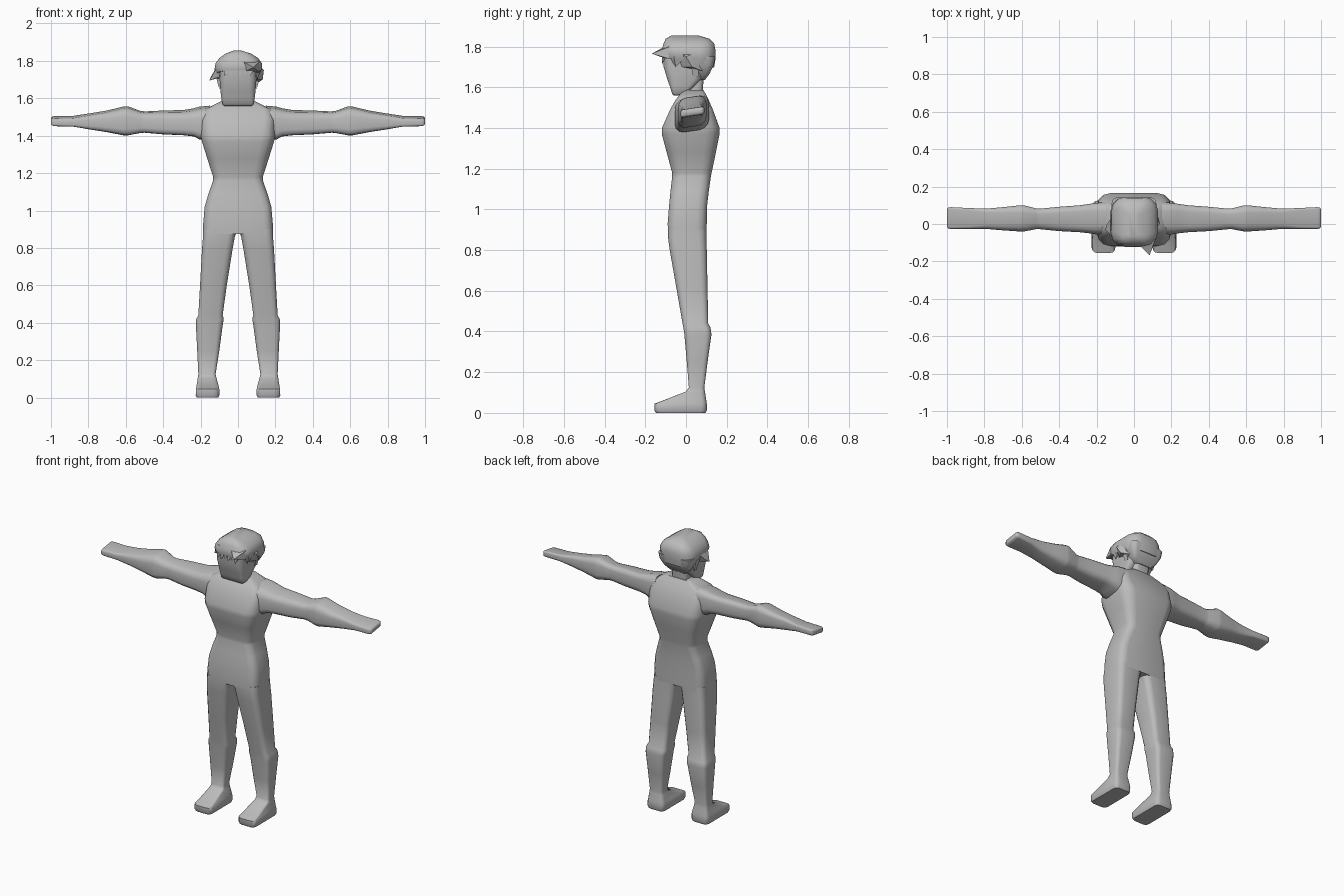
import bpy, bmesh, math
from mathutils import Vector

grey = bpy.data.materials.new("plain_grey")
grey.diffuse_color = (0.5, 0.5, 0.5, 1)


def finish(name, bm, angle):
    bmesh.ops.recalc_face_normals(bm, faces=bm.faces[:])
    me = bpy.data.meshes.new(name)
    bm.to_mesh(me)
    bm.free()
    me.materials.append(grey)
    ob = bpy.data.objects.new(name, me)
    bpy.context.collection.objects.link(ob)
    bpy.ops.object.select_all(action='DESELECT')
    ob.select_set(True)
    bpy.context.view_layer.objects.active = ob
    bpy.ops.object.shade_smooth_by_angle(angle=math.radians(angle))
    return ob


def ring(a0, a1, b0, b1, r, steps=3):
    """Rounded rectangle as a list of 2D points."""
    rad = r * min(a1 - a0, b1 - b0)
    corners = [(a1 - rad, b1 - rad), (a0 + rad, b1 - rad),
               (a0 + rad, b0 + rad), (a1 - rad, b0 + rad)]
    pts = []
    for q, (ca, cb) in enumerate(corners):
        for i in range(steps + 1):
            t = math.pi / 2 * (q + i / steps)
            pts.append((ca + rad * math.cos(t), cb + rad * math.sin(t)))
    return pts


def loft(name, sections, along='z', side=1, r=0.3, shear=0.0, angle=45):
    """Skin sections (position, a0, a1, b0, b1[, own shear]) along z or x."""
    bm = bmesh.new()
    rows = []
    for s in sections:
        t, a0, a1, b0, b1 = s[:5]
        k = s[5] if len(s) > 5 else shear
        row = []
        for a, b in ring(a0, a1, b0, b1, r):
            if along == 'z':
                co = (side * a, b, t - k * (b - (b0 + b1) / 2))
            else:
                co = (side * t, a, b + k * (a - (a0 + a1) / 2))
            row.append(bm.verts.new(co))
        rows.append(row)
    n = len(rows[0])
    for lo, hi in zip(rows, rows[1:]):
        for i in range(n):
            j = (i + 1) % n
            bm.faces.new((lo[i], lo[j], hi[j], hi[i]))
    bm.faces.new(rows[0][::-1])
    bm.faces.new(rows[-1])
    return finish(name, bm, angle)


def lock(name, points):
    """Pointed clump of hair from a few corner points."""
    bm = bmesh.new()
    for p in points:
        bm.verts.new(Vector(p))
    bmesh.ops.convex_hull(bm, input=bm.verts[:])
    return finish(name, bm, 30)


# torso: hips, waist, chest, sloping shoulders
loft("torso", [(z, -w, w, y0, y1) for z, w, y0, y1 in (
    (0.875, 0.186, -0.088, 0.10), (0.93, 0.186, -0.09, 0.102),
    (1.02, 0.178, -0.083, 0.104), (1.09, 0.158, -0.076, 0.112),
    (1.16, 0.133, -0.068, 0.122), (1.18, 0.133, -0.068, 0.126),
    (1.28, 0.165, -0.095, 0.147), (1.37, 0.193, -0.119, 0.165),
    (1.40, 0.198, -0.118, 0.165), (1.49, 0.197, -0.078, 0.132),
    (1.54, 0.178, -0.05, 0.11), (1.565, 0.13, -0.03, 0.098),
    (1.587, 0.085, -0.005, 0.085))], r=0.25)

for side, label in ((1, "left"), (-1, "right")):
    # leg with knee band, ankle and wedge foot
    loft(label + "_leg", [
        (0.0, 0.105, 0.22, -0.148, 0.096), (0.012, 0.10, 0.226, -0.155, 0.102),
        (0.045, 0.10, 0.225, -0.155, 0.102), (0.06, 0.103, 0.222, -0.115, 0.10),
        (0.105, 0.115, 0.215, 0.0, 0.093), (0.125, 0.12, 0.212, 0.014, 0.09),
        (0.25, 0.10, 0.218, 0.004, 0.106), (0.385, 0.082, 0.225, -0.008, 0.125),
        (0.42, 0.076, 0.223, -0.013, 0.12), (0.44, 0.082, 0.212, -0.017, 0.109),
        (0.60, 0.06, 0.203, -0.045, 0.106), (0.80, 0.028, 0.192, -0.08, 0.102),
        (0.86, 0.017, 0.187, -0.088, 0.10), (0.90, 0.0, 0.186, -0.088, 0.10)],
        side=side, r=0.22)
    # arm with flared elbow and flat hand
    loft(label + "_arm", [
        (0.15, -0.055, 0.115, 1.39, 1.555), (0.205, -0.055, 0.113, 1.385, 1.55),
        (0.235, -0.05, 0.108, 1.402, 1.541), (0.29, -0.044, 0.10, 1.408, 1.532),
        (0.40, -0.038, 0.092, 1.412, 1.53), (0.50, -0.028, 0.082, 1.42, 1.526),
        (0.525, -0.028, 0.084, 1.418, 1.53), (0.59, -0.04, 0.10, 1.406, 1.553),
        (0.61, -0.04, 0.10, 1.406, 1.552), (0.70, -0.034, 0.09, 1.424, 1.53),
        (0.79, -0.026, 0.082, 1.438, 1.515), (0.88, -0.026, 0.085, 1.455, 1.50),
        (0.98, -0.027, 0.09, 1.458, 1.498), (0.994, -0.024, 0.087, 1.461, 1.496),
        (1.0, -0.015, 0.078, 1.467, 1.49)],
        along='x', side=side, r=0.28, shear=0.15)
    # lock in front of and behind the ear
    lock(label + "_sideburn", [
        (side * 0.092, 0.02, 1.73), (side * 0.092, 0.065, 1.73),
        (side * 0.122, 0.02, 1.73), (side * 0.122, 0.065, 1.73),
        (side * 0.10, 0.035, 1.65), (side * 0.10, 0.06, 1.65)])
    lock(label + "_temple_lock", [
        (side * 0.09, -0.085, 1.75), (side * 0.122, -0.06, 1.75),
        (side * 0.122, 0.0, 1.75), (side * 0.09, 0.0, 1.75),
        (side * 0.104, -0.05, 1.70)])

# neck and square-jawed head
loft("neck", [(1.56, -0.055, 0.055, 0.0, 0.08), (1.68, -0.055, 0.055, 0.01, 0.09)])
loft("head", [(z, -w, w, y0, y1) for z, w, y0, y1 in (
    (1.56, 0.075, -0.06, -0.012), (1.568, 0.084, -0.068, 0.0),
    (1.60, 0.089, -0.078, 0.035), (1.64, 0.094, -0.092, 0.075),
    (1.70, 0.098, -0.11, 0.095), (1.80, 0.095, -0.112, 0.10))], r=0.2)

# hair cap and nape
loft("hair_cap", [
    (1.722, -0.116, 0.116, -0.118, 0.138, 0.2),
    (1.75, -0.125, 0.127, -0.122, 0.144, 0.12),
    (1.785, -0.12, 0.128, -0.118, 0.145, 0.03),
    (1.815, -0.10, 0.108, -0.11, 0.138),
    (1.838, -0.068, 0.072, -0.10, 0.115),
    (1.855, -0.025, 0.02, -0.07, 0.06)], r=0.3)
loft("hair_nape", [(z, -w, w, y0, y1) for z, w, y0, y1 in (
    (1.635, 0.06, 0.055, 0.092), (1.665, 0.09, 0.05, 0.115),
    (1.71, 0.114, 0.04, 0.137), (1.75, 0.12, 0.03, 0.143))], r=0.3)

# swept locks that break the outline
lock("front_lock", [(0.02, -0.105, 1.80), (0.115, -0.08, 1.80),
                    (0.04, -0.112, 1.745), (0.115, -0.085, 1.74),
                    (0.083, -0.168, 1.765)])
lock("right_flick", [(-0.10, -0.08, 1.79), (-0.10, 0.06, 1.79),
                     (-0.10, -0.06, 1.715), (-0.10, 0.04, 1.71),
                     (-0.153, -0.03, 1.695), (-0.145, 0.0, 1.715)])
lock("left_flick", [(0.10, -0.05, 1.79), (0.10, 0.09, 1.79),
                    (0.10, -0.02, 1.70), (0.10, 0.08, 1.68),
                    (0.138, 0.0, 1.75), (0.132, 0.03, 1.70)])

# jagged fringe over the forehead
for i in range(6):
    x = -0.075 + i * 0.026
    drop = 0.022 + 0.008 * (i % 2)
    lock("fringe_lock_%d" % (i + 1), [
        (x, -0.118, 1.75), (x + 0.028, -0.118, 1.75),
        (x, -0.10, 1.75), (x + 0.028, -0.10, 1.75),
        (x + 0.004, -0.117, 1.742 - drop)])
